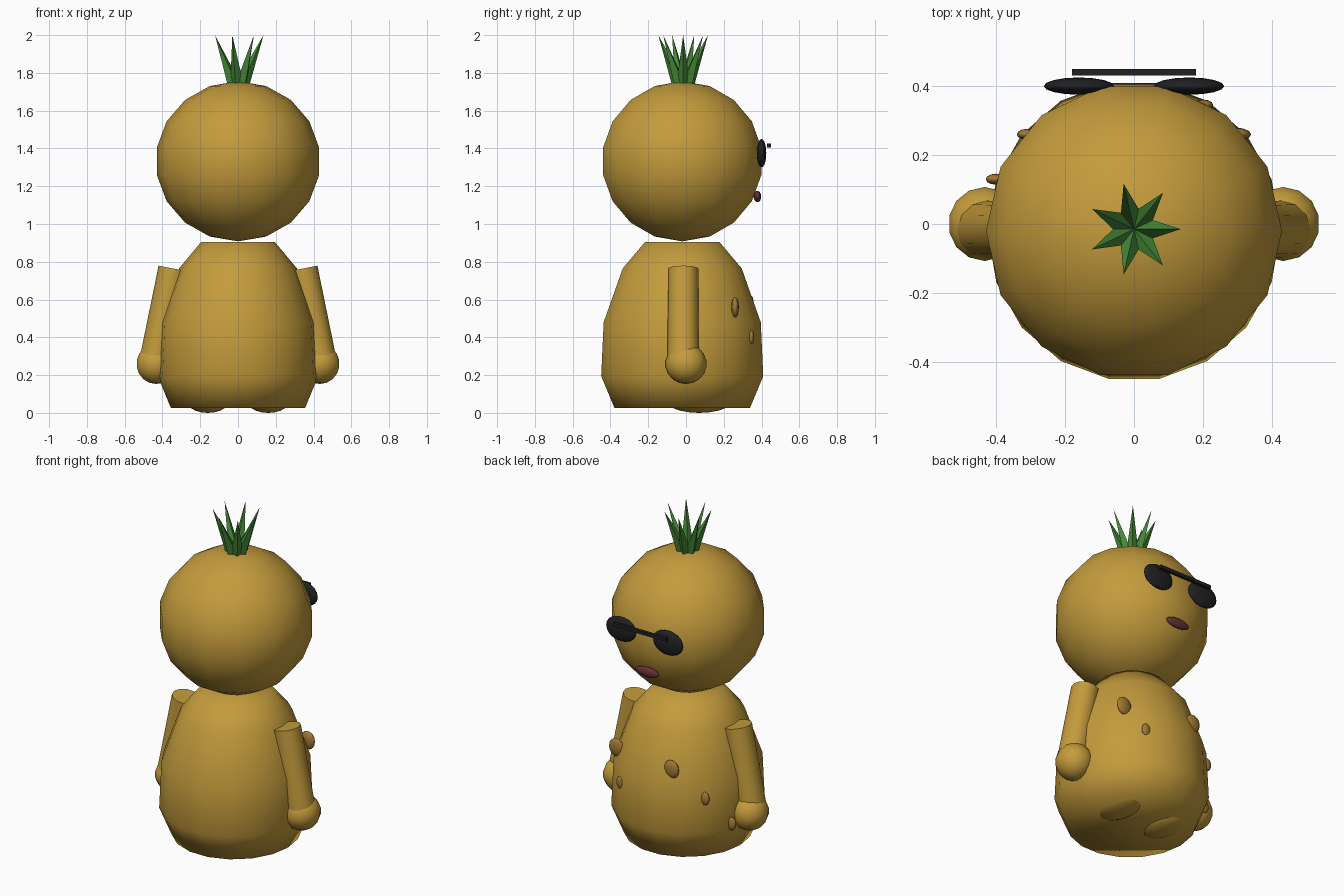
import bpy, bmesh
from math import cos, sin, pi, radians
from mathutils import Vector, Matrix

cube = bpy.data.objects.get("Cube")
if cube:
    bpy.data.objects.remove(cube, do_unlink=True)


def material(name, rgb):
    m = bpy.data.materials.new(name)
    m.use_nodes = True
    m.diffuse_color = (*rgb, 1)
    m.node_tree.nodes["Principled BSDF"].inputs["Base Color"].default_value = (*rgb, 1)
    return m


ochre = material("ochre", (0.55, 0.33, 0.045))
brown = material("spot brown", (0.36, 0.19, 0.035))
green = material("leaf green", (0.06, 0.25, 0.038))
black = material("glasses black", (0.015, 0.015, 0.017))
red = material("mouth red", (0.13, 0.03, 0.033))


def finish(name, bm, mat, smooth=True, limit=None):
    bmesh.ops.recalc_face_normals(bm, faces=bm.faces)
    mesh = bpy.data.meshes.new(name)
    bm.to_mesh(mesh)
    bm.free()
    mesh.materials.append(mat)
    obj = bpy.data.objects.new(name, mesh)
    bpy.context.collection.objects.link(obj)
    for p in mesh.polygons:
        p.use_smooth = smooth
    if limit:
        bpy.ops.object.select_all(action='DESELECT')
        obj.select_set(True)
        bpy.context.view_layer.objects.active = obj
        bpy.ops.object.shade_smooth_by_angle(angle=radians(limit))
    return obj


def ellipsoid(name, center, radii, mat, segments=16, rings=10, turn=0):
    bm = bmesh.new()
    bmesh.ops.create_uvsphere(
        bm, u_segments=segments, v_segments=rings, radius=1,
        matrix=Matrix.Translation(center) @ Matrix.Diagonal((*radii, 1)) @ Matrix.Rotation(turn, 4, 'Z'))
    return finish(name, bm, mat)


def tapered(name, start, end, r1, r2, sides, mat, smooth=True, limit=None):
    start, end = Vector(start), Vector(end)
    axis = end - start
    bm = bmesh.new()
    bmesh.ops.create_cone(
        bm, cap_ends=True, segments=sides, radius1=r1, radius2=r2, depth=axis.length,
        matrix=Matrix.Translation((start + end) / 2) @ axis.to_track_quat('Z', 'Y').to_matrix().to_4x4())
    return finish(name, bm, mat, smooth, limit)


# Body: turned profile of (radius, height)
bm = bmesh.new()
sides, rings = 18, []
for r, z in [(0.355, 0.025), (0.425, 0.195), (0.412, 0.48), (0.312, 0.765), (0.195, 0.905)]:
    rings.append([bm.verts.new((r * cos(2 * pi * i / sides),
                                1.025 * r * sin(2 * pi * i / sides) - 0.02, z))
                  for i in range(sides)])
for low, high in zip(rings, rings[1:]):
    for i in range(sides):
        j = (i + 1) % sides
        bm.faces.new((low[i], low[j], high[j], high[i]))
bm.faces.new(rings[0])
bm.faces.new(rings[-1])
finish("body", bm, ochre)

# Head
ellipsoid("head", (0, -0.02, 1.332), (0.436, 0.436, 0.424), ochre, 14, 9, pi / 2)

# Limbs and glasses lenses, mirrored
for side, s in (("left", 1), ("right", -1)):
    tapered(side + "_arm", (s * 0.44, -0.015, 0.27), (s * 0.342, -0.015, 0.764),
            0.083, 0.08, 12, ochre, limit=40)
    ellipsoid(side + "_hand", (s * 0.433, 0, 0.26), (0.107, 0.109, 0.107), ochre, 14, 9)
    ellipsoid(side + "_foot", (s * 0.16, 0.07, 0.06), (0.11, 0.17, 0.06), ochre)
    ellipsoid(side + "_lens", (s * 0.16, 0.40, 1.375), (0.102, 0.025, 0.075), black)

# Glasses bar and mouth
bm = bmesh.new()
bmesh.ops.create_cube(bm, size=1, matrix=Matrix.Translation((0, 0.44, 1.415))
                      @ Matrix.Diagonal((0.36, 0.02, 0.02, 1)))
finish("glasses_bar", bm, black, smooth=False)
ellipsoid("mouth", (0, 0.378, 1.145), (0.08, 0.02, 0.03), red)

# Raised spots on the belly
big, small = (0.05, 0.02, 0.055), (0.03, 0.016, 0.04)
for n, (spot, size) in enumerate([
        ((0.29, 0.26, 0.56), big), ((-0.14, 0.34, 0.57), big),
        ((0.20, 0.345, 0.40), small), ((-0.31, 0.26, 0.405), small),
        ((-0.40, 0.13, 0.225), small)]):
    ellipsoid(f"belly_spot_{n + 1}", spot, size, brown, 12, 8)

# Leaf crown
for k in range(7):
    a = 2 * pi * k / 7
    d = Vector((cos(a), sin(a), 0))
    base = Vector((0, -0.015, 1.74)) + d * 0.025
    tip = Vector((0, -0.015, 2.0)) + d * 0.135
    tapered(f"leaf_{k + 1}", base, tip, 0.036, 0, 4, green, smooth=False)
